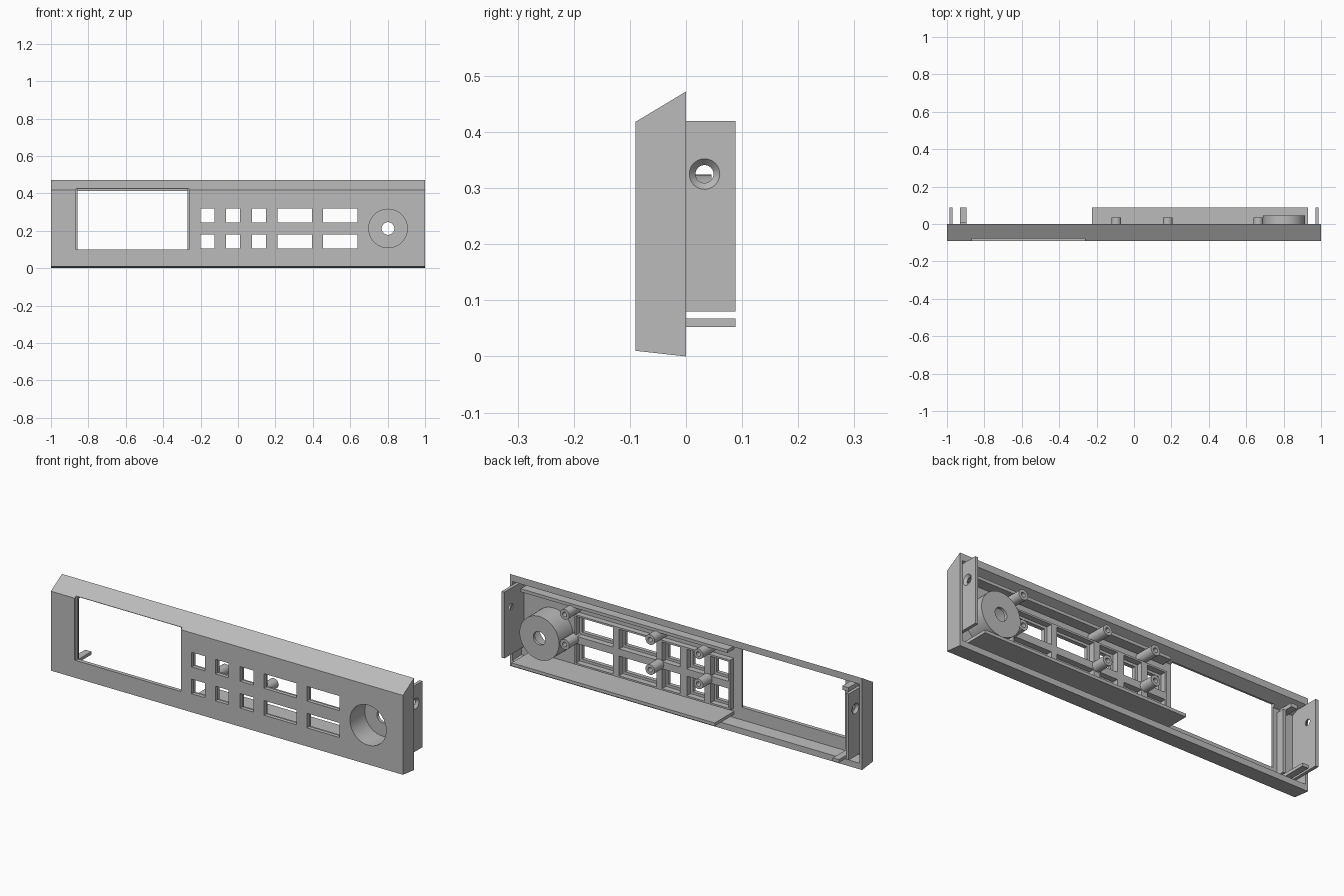
import bpy, bmesh, math
from mathutils import Matrix, Vector

cube = bpy.data.objects.get("Cube")
if cube:
    bpy.data.objects.remove(cube, do_unlink=True)

grey = bpy.data.materials.new("plain grey")
grey.use_nodes = True
grey.diffuse_color = (0.5, 0.5, 0.5, 1)
grey.node_tree.nodes["Principled BSDF"].inputs["Base Color"].default_value = grey.diffuse_color


def finish(name, bm):
    bmesh.ops.recalc_face_normals(bm, faces=bm.faces)
    mesh = bpy.data.meshes.new(name)
    bm.to_mesh(mesh)
    bm.free()
    mesh.materials.append(grey)
    obj = bpy.data.objects.new(name, mesh)
    bpy.context.collection.objects.link(obj)
    return obj


def boxes(name, spans):
    """One object made of boxes, each given as x, y and z ranges."""
    bm = bmesh.new()
    for span in spans:
        size = Vector([b - a for a, b in span])
        mid = Vector([(a + b) / 2 for a, b in span])
        place = Matrix.Translation(mid) @ Matrix.Diagonal(size).to_4x4()
        bmesh.ops.create_cube(bm, size=1, matrix=place)
    return finish(name, bm)


def rods(name, centres, y0, y1, r, sides=48):
    """Cylinders along y at the given x, z centres."""
    bm = bmesh.new()
    for x, z in centres:
        place = Matrix.Translation((x, (y0 + y1) / 2, z)) @ Matrix.Rotation(math.pi / 2, 4, "X")
        bmesh.ops.create_cone(bm, cap_ends=True, segments=sides, radius1=r, radius2=r,
                              depth=y1 - y0, matrix=place)
    return finish(name, bm)


def extrude_x(name, profile, x0, x1):
    """A y, z profile drawn out along x."""
    bm = bmesh.new()
    face = bm.faces.new([bm.verts.new((x0, y, z)) for y, z in profile])
    new = bmesh.ops.extrude_face_region(bm, geom=[face], use_keep_orig=True)["geom"]
    bmesh.ops.translate(bm, vec=(x1 - x0, 0, 0),
                        verts=[v for v in new if isinstance(v, bmesh.types.BMVert)])
    return finish(name, bm)


def activate(obj):
    bpy.ops.object.select_all(action="DESELECT")
    obj.select_set(True)
    bpy.context.view_layer.objects.active = obj


def cut(obj, cutter):
    cutter.hide_render = True
    mod = obj.modifiers.new("cut", "BOOLEAN")
    mod.operation, mod.solver, mod.object = "DIFFERENCE", "EXACT", cutter
    activate(obj)
    bpy.ops.object.modifier_apply(modifier=mod.name)
    bpy.data.objects.remove(cutter, do_unlink=True)


def smooth(obj):
    activate(obj)
    bpy.ops.object.shade_smooth_by_angle(angle=math.radians(35))


COLS = [(-0.2, -0.125), (-0.065, 0.01), (0.075, 0.15), (0.21, 0.395), (0.455, 0.64)]
ROWS = [(0.105, 0.18), (0.243, 0.318)]
KNOB = (0.802, 0.212)
INNER = -0.07


def hole_boxes(margin, y):
    return [((a - margin, b + margin), y, (c - margin, d + margin))
            for a, b in COLS for c, d in ROWS]


# Hollow front panel with a sloped top
panel = extrude_x("front_panel", [(-0.09, 0.01), (0, 0), (0, 0.472), (-0.09, 0.418)], -1, 1)
cut(panel, extrude_x("cavity", [(INNER, 0.035), (0.02, 0.03), (0.02, 0.44), (0, 0.437),
                                (INNER, 0.405)], -0.985, 0.985))

# Screen window with a shallow stepped edge
cut(panel, boxes("window_step", [((-0.865, -0.262), (-0.12, -0.078), (0.1, 0.431))]))
cut(panel, boxes("window_opening", [((-0.857, -0.27), (-0.12, -0.055), (0.1, 0.423))]))

# Button openings and knob opening
cut(panel, boxes("button_openings", hole_boxes(0, (-0.12, -0.06))))
cut(panel, rods("knob_opening", [KNOB], -0.12, -0.06, 0.103))
smooth(panel)

# Button guide grid behind the openings
grid = boxes("button_guide_grid", [((-0.222, 0.662), (INNER, -0.04), (0.083, 0.34))])
cut(grid, boxes("guide_pockets", hole_boxes(0.013, (-0.1, 0))))

# Knob well with a shaft hole
well = rods("knob_well", [KNOB], -0.072, 0.045, 0.112)
cut(well, rods("well_hollow", [KNOB], -0.12, 0.03, 0.103))
cut(well, rods("shaft_hole", [KNOB], -0.05, 0.1, 0.034, 32))
smooth(well)

# Circuit board posts with screw holes
spots = [(x, z) for x in (-0.095, 0.18, 0.665) for z in (0.213, 0.367)]
posts = rods("board_posts", spots, INNER, 0.035, 0.026, 24)
cut(posts, rods("post_holes", spots, -0.03, 0.1, 0.012, 16))
smooth(posts)

# Lower shelf, upper rib and the supports beside the window
boxes("lower_shelf", [((-0.225, 0.93), (INNER, 0.088), (0.052, 0.068))])
boxes("upper_rib", [((-0.225, 0.95), (INNER, -0.015), (0.388, 0.404))])
boxes("window_lower_support", [((-0.93, -0.895), (INNER, 0.088), (0.052, 0.068))])
boxes("window_upper_support", [((-0.93, -0.895), (INNER, 0.01), (0.388, 0.408))])
boxes("window_side_rib", [((-0.9, -0.882), (INNER, -0.03), (0.068, 0.388))])

# Side mounting ears with countersunk screw holes
for side, label in ((1, "left"), (-1, "right")):
    xs = tuple(sorted((side * 0.97, side * 0.986)))
    ear = boxes(label + "_mounting_ear", [(xs, (INNER, 0.088), (0.08, 0.42))])
    for r_in, r_out, depth in ((0.016, 0.016, 0.1), (0.011, 0.029, 0.02)):
        bm = bmesh.new()
        place = (Matrix.Translation((side * 0.978, 0.033, 0.325))
                 @ Matrix.Rotation(side * math.pi / 2, 4, "Y"))
        bmesh.ops.create_cone(bm, cap_ends=True, segments=32, radius1=r_in, radius2=r_out,
                              depth=depth, matrix=place)
        cut(ear, finish("screw_hole", bm))
    smooth(ear)
